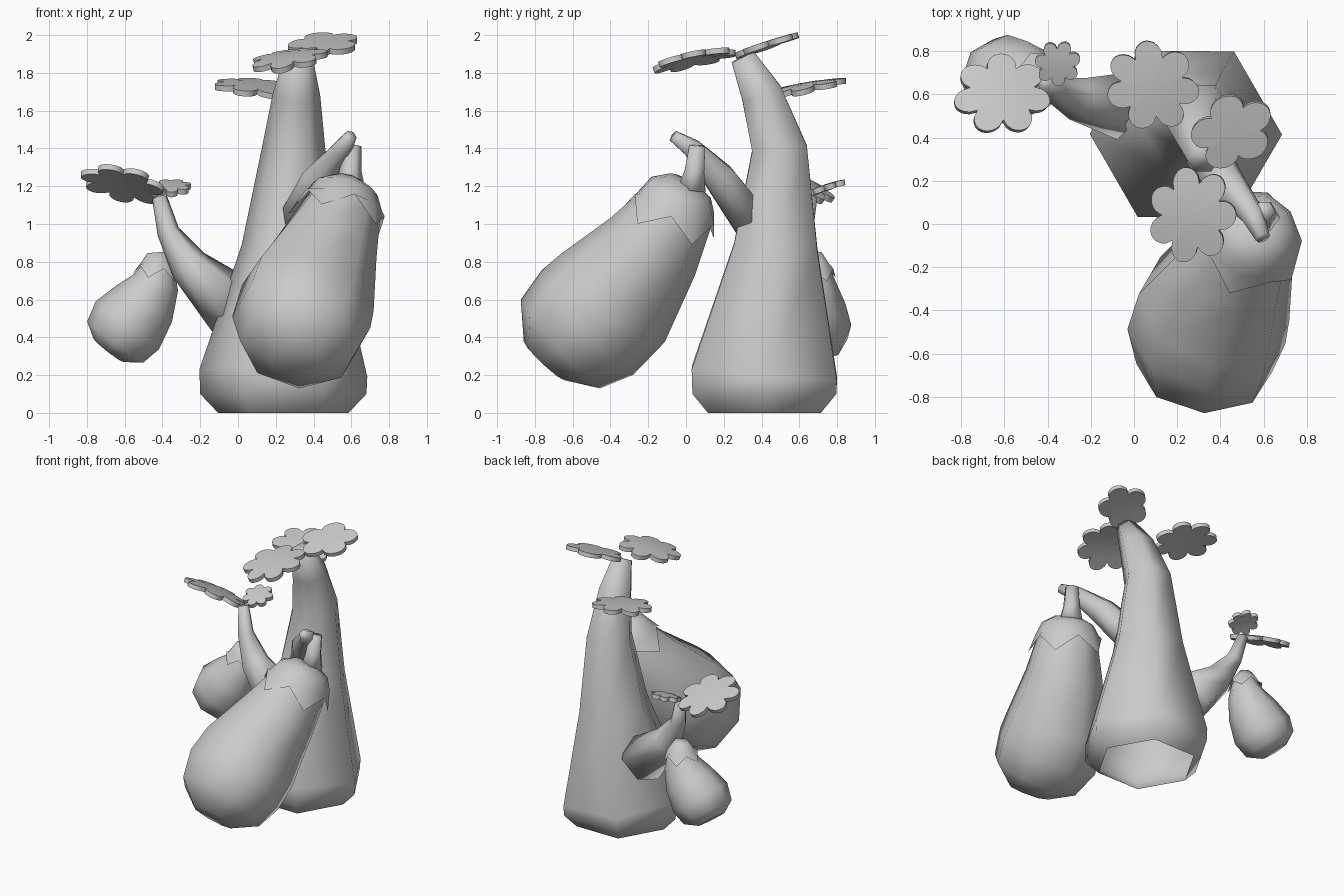
import bpy
import bmesh
from math import cos, sin, pi
from mathutils import Vector

cube = bpy.data.objects.get("Cube")
if cube:
    bpy.data.objects.remove(cube, do_unlink=True)

grey = bpy.data.materials.new("plain_grey")
grey.use_nodes = True
grey.diffuse_color = (0.6, 0.6, 0.6, 1)
grey.node_tree.nodes["Principled BSDF"].inputs["Base Color"].default_value = (0.6, 0.6, 0.6, 1)


def finish(name, bm):
    bmesh.ops.recalc_face_normals(bm, faces=bm.faces)
    mesh = bpy.data.meshes.new(name)
    bm.to_mesh(mesh)
    bm.free()
    mesh.materials.append(grey)
    obj = bpy.data.objects.new(name, mesh)
    bpy.context.collection.objects.link(obj)
    return obj


def tube(name, sections, sides=6, zigzag=0, open_start=False):
    """Loft rings (x, y, z, radius) along a path; zigzag leaves a jagged open rim."""
    bm = bmesh.new()
    points = [Vector(s[:3]) for s in sections]
    last = len(points) - 1
    rings = []
    for i, p in enumerate(points):
        t = (points[min(i + 1, last)] - points[max(i - 1, 0)]).normalized()
        u = (Vector((1, 0, 0)) - t * t.x).normalized()
        v = t.cross(u)
        ring = []
        for k in range(sides):
            a = 2 * pi * k / sides
            r, shift = sections[i][3], 0
            if zigzag and i == last:
                shift = zigzag if k % 2 else -zigzag
                r *= 1.12 if k % 2 else 1
            ring.append(bm.verts.new(p + (u * cos(a) + v * sin(a)) * r + t * shift))
        rings.append(ring)
    for a, b in zip(rings, rings[1:]):
        for k in range(sides):
            n = (k + 1) % sides
            bm.faces.new((a[k], a[n], b[n], b[k])).smooth = True
    if not open_start:
        bm.faces.new(rings[0]).smooth = True
    if not zigzag:
        bm.faces.new(rings[-1]).smooth = True
    return finish(name, bm)


def leaf(name, base, tip, normal, width, bulge, lobes=7, steps=70):
    """Lobed plate arching from base to tip."""
    base, tip, n = Vector(base), Vector(tip), Vector(normal).normalized()
    along = tip - base
    side = n.cross(along).normalized()
    n = along.cross(side).normalized()
    bm = bmesh.new()

    def place(f, a):
        r = f * (0.67 + 0.33 * abs(cos(lobes * a / 2)) ** 0.7)
        x, y = 0.53 + 0.47 * r * cos(a), r * sin(a)
        arch = 4 * x * (1 - x) - 0.5 * y * y
        return bm.verts.new(base + along * x + side * y * width / 2 + n * bulge * arch)

    hub = place(0, 0)
    inner = [place(0.5, 2 * pi * k / steps) for k in range(steps)]
    outer = [place(1, 2 * pi * k / steps) for k in range(steps)]
    for k in range(steps):
        m = (k + 1) % steps
        bm.faces.new((hub, inner[k], inner[m]))
        bm.faces.new((inner[k], outer[k], outer[m], inner[m]))
    obj = finish(name, bm)
    thick = obj.modifiers.new("thickness", "SOLIDIFY")
    thick.thickness = 0.03
    thick.offset = 0
    bpy.context.view_layer.objects.active = obj
    bpy.ops.object.select_all(action="DESELECT")
    obj.select_set(True)
    bpy.ops.object.modifier_apply(modifier="thickness")
    bpy.ops.object.shade_smooth_by_angle(angle=0.6)


# Trunk and branches
tube("trunk", [(0.24, 0.415, 0, 0.345), (0.24, 0.415, 0.1, 0.44), (0.24, 0.415, 0.21, 0.445),
               (0.275, 0.475, 0.88, 0.255), (0.295, 0.495, 1.4, 0.168),
               (0.31, 0.4, 1.69, 0.125), (0.32, 0.3, 1.885, 0.075)], open_start=True)
tube("side_branch", [(-0.02, 0.55, 0.56, 0.175), (-0.26, 0.58, 0.78, 0.105),
                     (-0.37, 0.62, 0.96, 0.06), (-0.415, 0.66, 1.14, 0.04)])
tube("front_branch", [(0.31, 0.36, 0.99, 0.115), (0.43, 0.18, 1.24, 0.095),
                      (0.55, 0.04, 1.395, 0.058), (0.595, -0.065, 1.465, 0.035)])

# Large fruit with its cap and stem
tube("large_fruit", [(0.575, -0.015, 1.21, 0.09), (0.565, -0.035, 1.17, 0.165), (0.55, -0.055, 1.08, 0.21),
                     (0.475, -0.175, 0.88, 0.27), (0.37, -0.385, 0.61, 0.36),
                     (0.335, -0.52, 0.48, 0.368), (0.325, -0.665, 0.365, 0.315),
                     (0.31, -0.75, 0.275, 0.15)], 8)
tube("large_cap", [(0.577, -0.01, 1.225, 0.09), (0.567, -0.03, 1.185, 0.175),
                   (0.553, -0.05, 1.11, 0.215), (0.535, -0.075, 1.045, 0.235)], 10, 0.055)
tube("large_stem", [(0.59, 0.03, 1.18, 0.085), (0.595, 0.045, 1.28, 0.06), (0.605, 0.06, 1.415, 0.048)])

# Small fruit with its cap
tube("small_fruit", [(-0.425, 0.67, 0.83, 0.05), (-0.425, 0.67, 0.77, 0.09), (-0.435, 0.67, 0.69, 0.125),
                     (-0.495, 0.67, 0.58, 0.175), (-0.585, 0.665, 0.465, 0.21),
                     (-0.65, 0.67, 0.375, 0.185), (-0.685, 0.675, 0.33, 0.1)], 8)
tube("small_cap", [(-0.43, 0.67, 0.85, 0.05), (-0.425, 0.67, 0.79, 0.092),
                   (-0.432, 0.67, 0.74, 0.115)], 10, 0.03)

# Leaves
leaf("front_leaf", (0.33, 0.29, 1.915), (0.22, -0.17, 1.81), (-0.15, -0.2, 1), 0.41, 0.025)
leaf("back_leaf", (0.29, 0.51, 1.67), (-0.1, 0.76, 1.75), (0.1, -0.2, 1), 0.41, 0.02)
leaf("top_leaf", (0.27, 0.31, 1.895), (0.62, 0.54, 1.985), (0, -0.3, 1), 0.34, 0.01, 5)
leaf("branch_leaf", (-0.37, 0.64, 1.13), (-0.83, 0.55, 1.265), (0.26, 0.48, 1), 0.4, 0.025)
leaf("small_branch_leaf", (-0.4, 0.64, 1.15), (-0.31, 0.84, 1.22), (0, -0.3, 1), 0.21, 0.01)
